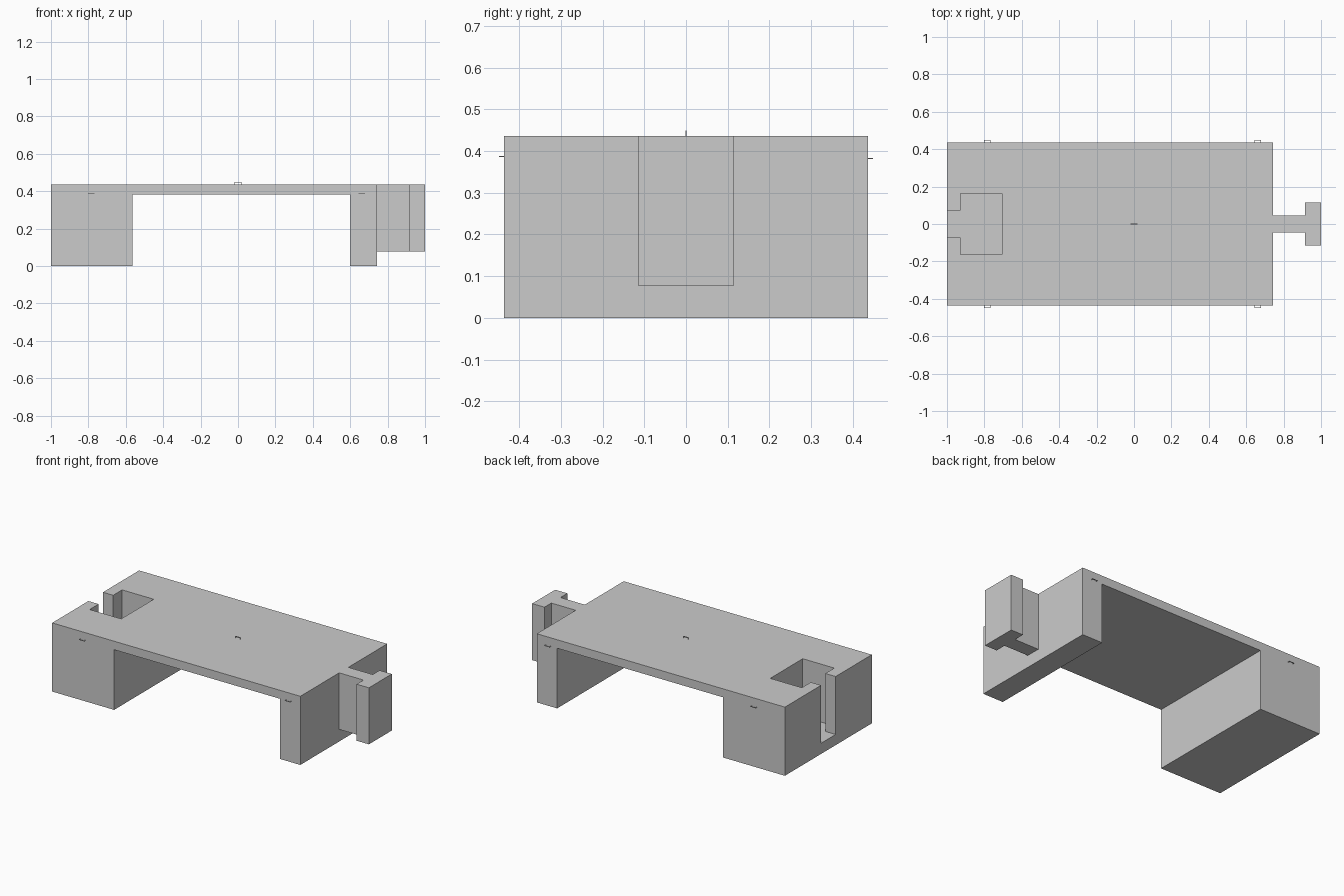
import bpy
import bmesh
from mathutils import Vector

if "Cube" in bpy.data.objects:
    bpy.data.objects.remove(bpy.data.objects["Cube"])

TOP, HALF_Y = 0.436, 0.436

grey = bpy.data.materials.new("light grey")
grey.diffuse_color = (0.6, 0.6, 0.6, 1)
grey.use_nodes = True
grey.node_tree.nodes["Principled BSDF"].inputs["Base Color"].default_value = grey.diffuse_color


def prism(name, outline, push):
    """Extrude a closed outline of 3D points along a vector."""
    bm = bmesh.new()
    face = bm.faces.new([bm.verts.new(p) for p in outline])
    ext = bmesh.ops.extrude_face_region(bm, geom=[face])
    verts = [g for g in ext["geom"] if isinstance(g, bmesh.types.BMVert)]
    bmesh.ops.translate(bm, verts=verts, vec=Vector(push))
    bmesh.ops.recalc_face_normals(bm, faces=bm.faces)
    mesh = bpy.data.meshes.new(name)
    bm.to_mesh(mesh)
    bm.free()
    mesh.materials.append(grey)
    obj = bpy.data.objects.new(name, mesh)
    bpy.context.collection.objects.link(obj)
    return obj


def mirrored_plan(half, z):
    """Close a half outline (x, y) across the y = 0 plane."""
    return [(x, y, z) for x, y in half] + [(x, -y, z) for x, y in reversed(half)]


# Deck with its two end supports, as one bridge profile
profile = [(-1, 0), (-0.565, 0), (-0.565, 0.382), (0.6, 0.382),
           (0.6, 0), (0.743, 0), (0.743, TOP), (-1, TOP)]
deck = prism("bridge_deck", [(x, -HALF_Y, z) for x, z in profile], (0, 2 * HALF_Y, 0))

# T-shaped socket cut into the wide support
socket = prism("socket_cutter", mirrored_plan(
    [(-1.1, 0.073), (-0.928, 0.073), (-0.928, 0.163), (-0.706, 0.163)], 0.068), (0, 0, 0.6))
socket.hide_render = True
cut = deck.modifiers.new("socket", "BOOLEAN")
cut.operation = "DIFFERENCE"
cut.solver = "EXACT"
cut.object = socket
bpy.context.view_layer.objects.active = deck
bpy.ops.object.modifier_apply(modifier="socket")
bpy.data.objects.remove(socket)

# T-shaped connector tab on the narrow support
prism("connector_tab", mirrored_plan(
    [(0.743, 0.046), (0.914, 0.046), (0.914, 0.115), (1, 0.115)], 0.077), (0, 0, TOP - 0.077))


def staple(name, base, out, thick):
    """Tiny U-shaped wire loop standing out from a surface."""
    base, out, thick = Vector(base), Vector(out), Vector(thick)
    w, h, t = 0.018, 0.013, 0.003
    shape = [(-w, -0.002), (-w, h), (w, h), (w, -0.002),
             (w - t, -0.002), (w - t, h - t), (t - w, h - t), (t - w, -0.002)]
    prism(name, [base + Vector((a, 0, 0)) + out * b - thick / 2 for a, b in shape], thick)


# Wire loops on the sides and on the deck centre
for x in (-0.785, 0.662):
    staple("front_loop", (x, -HALF_Y, 0.387), (0, -1, 0), (0, 0, 0.003))
    staple("back_loop", (x, HALF_Y, 0.382), (0, 1, 0), (0, 0, 0.003))
staple("top_loop", (0, 0, TOP), (0, 0, 1), (0, 0.003, 0))
